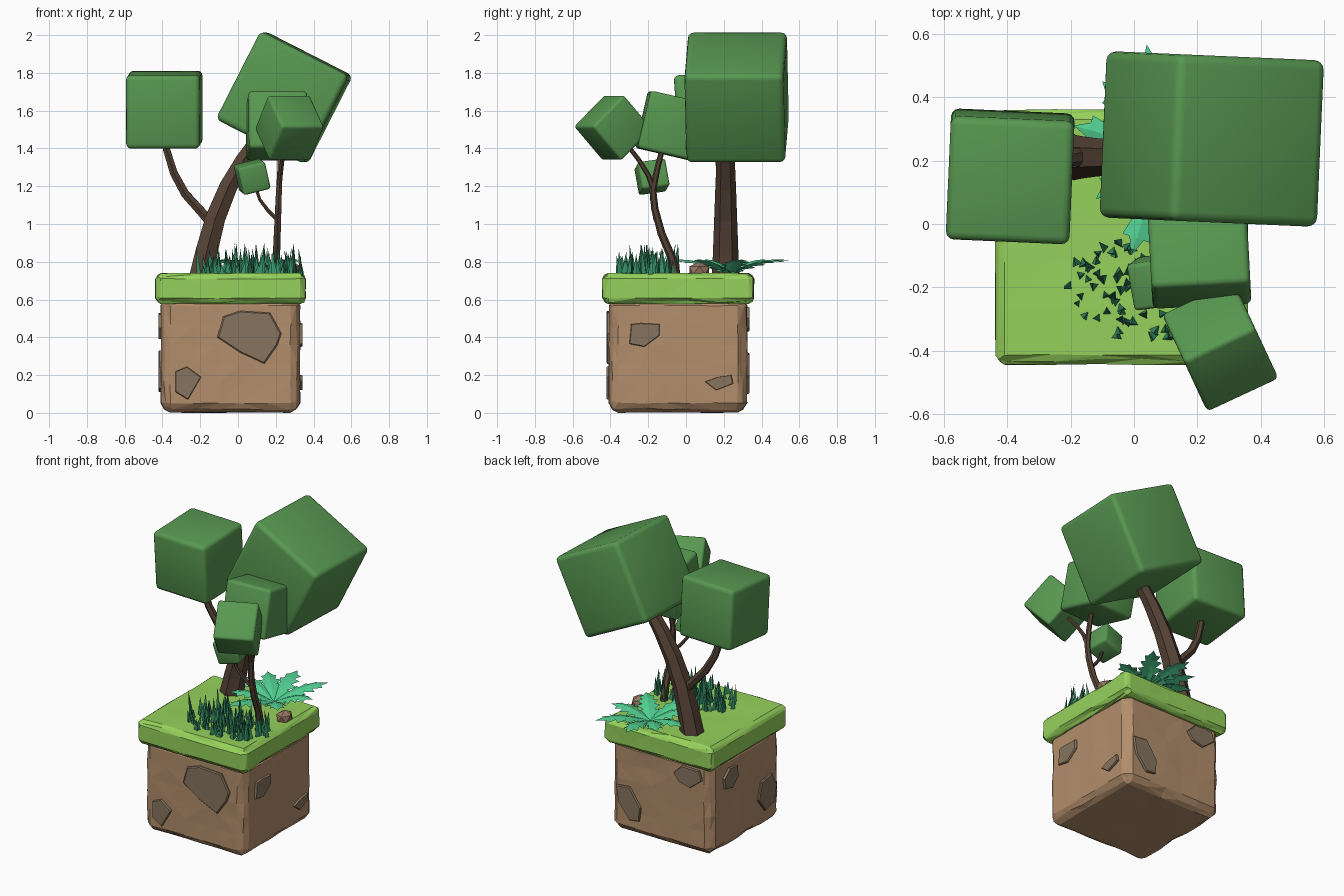
import bpy, bmesh, math, random
from mathutils import Vector, Matrix, Euler

if "Cube" in bpy.data.objects:
    bpy.data.objects.remove(bpy.data.objects["Cube"])

random.seed(4)


def material(name, r, g, b):
    lin = [((c / 255 + 0.055) / 1.055) ** 2.4 for c in (r, g, b)]
    m = bpy.data.materials.new(name)
    m.diffuse_color = (*lin, 1)
    m.use_nodes = True
    m.node_tree.nodes["Principled BSDF"].inputs["Base Color"].default_value = m.diffuse_color
    return m


LEAF = material("foliage green", 88, 152, 81)
GRASS = material("lawn green", 150, 210, 92)
DIRT = material("dirt brown", 179, 142, 108)
BARK = material("bark brown", 86, 67, 54)
STONE = material("stone grey brown", 134, 116, 96)
PEBBLE = material("pebble brown", 150, 118, 98)
FERN = material("fern teal", 82, 208, 146)
BLADE = material("blade green", 52, 142, 102)


def finish(name, bm, mat, smooth=False, fix=True):
    if fix:
        bmesh.ops.recalc_face_normals(bm, faces=bm.faces)
    me = bpy.data.meshes.new(name)
    bm.to_mesh(me)
    bm.free()
    me.materials.append(mat)
    for p in me.polygons:
        p.use_smooth = smooth
    ob = bpy.data.objects.new(name, me)
    bpy.context.collection.objects.link(ob)
    return ob


def rough_block(name, lo, hi, bevel, jitter, mat):
    """Chipped box: bevelled, subdivided, jittered and triangulated."""
    lo, hi = Vector(lo), Vector(hi)
    size, mid = hi - lo, (lo + hi) / 2
    bm = bmesh.new()
    bmesh.ops.create_cube(bm, size=1, matrix=Matrix.Translation(mid) @ Matrix.Diagonal((*size, 1)))
    bmesh.ops.bevel(bm, geom=bm.edges[:], offset=bevel, segments=2, profile=0.5, affect='EDGES')
    long_edges = [e for e in bm.edges if e.calc_length() > 0.3]
    bmesh.ops.subdivide_edges(bm, edges=long_edges, cuts=4, use_grid_fill=True)
    for v in bm.verts:
        near = [sum(abs(abs(v.co[i] - mid[i]) - size[i] / 2) < 1e-4 for i in range(3))]
        amount = jitter * (0.3 if near[0] else 1)
        for i in range(3):
            side = 1 if v.co[i] > mid[i] else -1
            v.co[i] -= side * random.uniform(0, amount)
    bmesh.ops.triangulate(bm, faces=bm.faces)
    return finish(name, bm, mat)


def plate(name, axis, surface, out, pts, mat=STONE):
    """Stone slab lying on a side of the dirt; pts are (along, height)."""
    bm = bmesh.new()
    cu = sum(p[0] for p in pts) / len(pts)
    cz = sum(p[1] for p in pts) / len(pts)
    rings = []
    for depth, k in ((-0.03, 1), (0.008, 1), (0.014, 0.95)):
        d = surface + out * depth
        ring = []
        for u, z in pts:
            u, z = cu + (u - cu) * k, cz + (z - cz) * k
            ring.append(bm.verts.new((d, u, z) if axis == 'x' else (u, d, z)))
        rings.append(ring)
    n = len(pts)
    for a, b in zip(rings, rings[1:]):
        for i in range(n):
            bm.faces.new((a[i], a[(i + 1) % n], b[(i + 1) % n], b[i]))
    bm.faces.new(rings[0])
    bm.faces.new(rings[-1])
    finish(name, bm, mat)


def branch(name, path, r0, r1, sides=6):
    """Tapered low-poly tube through the path points."""
    pts = [Vector(p) for p in path]
    bm = bmesh.new()
    rings = []
    for i, p in enumerate(pts):
        t = (pts[min(i + 1, len(pts) - 1)] - pts[max(i - 1, 0)]).normalized()
        q = Vector((0, 0, 1)).rotation_difference(t)
        r = r0 + (r1 - r0) * i / (len(pts) - 1)
        rings.append([bm.verts.new(p + q @ Vector((r * math.cos(a), r * math.sin(a), 0)))
                      for a in (math.tau * (k + 0.5) / sides for k in range(sides))])
    for a, b in zip(rings, rings[1:]):
        for i in range(sides):
            j = (i + 1) % sides
            bm.faces.new((a[i], a[j], b[j], b[i]))
    bm.faces.new(rings[0])
    bm.faces.new(rings[-1])
    finish(name, bm, BARK)


def foliage(name, centre, size, rot, bevel):
    bm = bmesh.new()
    m = Matrix.Translation(centre) @ Euler([math.radians(a) for a in rot]).to_matrix().to_4x4()
    bmesh.ops.create_cube(bm, size=size, matrix=m)
    bmesh.ops.bevel(bm, geom=bm.edges[:], offset=bevel, segments=3, profile=0.5, affect='EDGES')
    finish(name, bm, LEAF, smooth=True)


# Ground: dirt cube and overhanging lawn slab
rough_block("dirt_block", (-0.41, -0.41, 0), (0.33, 0.325, 0.62), 0.05, 0.014, DIRT)
rough_block("lawn_slab", (-0.44, -0.445, 0.575), (0.36, 0.362, 0.742), 0.03, 0.014, GRASS)

# Stones set in the four dirt sides
plate("front_stone_large", 'y', -0.408, -1, [(-.08, .51), (.01, .54), (.17, .53), (.23, .42), (.21, .36),
                                             (.14, .26), (.01, .32), (-.11, .40)])
plate("front_stone_small", 'y', -0.408, -1, [(-.33, .22), (-.27, .245), (-.195, .19), (-.265, .07), (-.33, .11)])
plate("right_stone_upper", 'x', 0.328, 1, [(-.29, .47), (-.24, .475), (-.14, .47), (-.14, .41), (-.22, .35), (-.3, .365)])
plate("right_stone_lower", 'x', 0.328, 1, [(.10, .165), (.17, .19), (.24, .2), (.25, .155), (.16, .12)])
plate("back_stone_lower", 'y', 0.322, 1, [(.28, .31), (.18, .32), (.10, .2), (.11, .11), (.18, .10), (.26, .2)])
plate("back_stone_upper", 'y', 0.322, 1, [(-.14, .5), (-.2, .56), (-.33, .56), (-.35, .5), (-.26, .43), (-.18, .45)])
plate("left_stone_upper", 'x', -0.408, -1, [(.2, .48), (.14, .53), (.06, .52), (.05, .45), (.11, .39), (.19, .41)])
plate("left_stone_lower", 'x', -0.408, -1, [(-.16, .2), (-.19, .31), (-.3, .33), (-.35, .24), (-.32, .13), (-.23, .11)])

# Big tree: trunk, side branch, two leaf cubes
branch("big_trunk", [(-.195, .21, .72), (-.165, .21, .86), (-.12, .21, 1.03), (-.05, .21, 1.2),
                     (.03, .21, 1.34), (.1, .21, 1.44), (.2, .22, 1.55)], 0.073, 0.036)
branch("big_side_branch", [(-.13, .21, .99), (-.19, .21, 1.06), (-.28, .2, 1.16), (-.34, .185, 1.27),
                           (-.38, .17, 1.4), (-.39, .16, 1.48)], 0.03, 0.019)
foliage("big_leaf_cube", (.245, .268, 1.67), 0.525, (0, 27, -2.5), 0.03)
foliage("left_leaf_cube", (-.39, .15, 1.605), 0.39, (4, 0, -2.5), 0.026)

# Thin tree: stem, forks, three leaf cubes
branch("thin_stem", [(.2, -.05, .72), (.203, -.075, .82), (.208, -.13, .95), (.213, -.165, 1.08), (.217, -.175, 1.18),
                     (.222, -.155, 1.28), (.225, -.13, 1.38), (.22, -.1, 1.48)], 0.024, 0.013)
branch("thin_front_fork", [(.217, -.172, 1.18), (.225, -.2, 1.26), (.235, -.25, 1.34), (.255, -.32, 1.43)], 0.015, 0.011)
branch("thin_low_twig", [(.212, -.16, 1.02), (.16, -.17, 1.07), (.115, -.18, 1.13), (.085, -.18, 1.22)], 0.012, 0.009)
foliage("middle_leaf_cube", (.205, -.077, 1.52), 0.312, (-13, 0, 3), 0.02)
foliage("front_leaf_cube", (.272, -.386, 1.51), 0.248, (43, 0, 25), 0.016)
foliage("tiny_leaf_cube", (.075, -.18, 1.25), 0.15, (8, -14, 8), 0.014)

# Grass tuft: three-sided spikes scattered in an oval patch
bm = bmesh.new()
count = 0
while count < 125:
    x, y = random.uniform(-.22, .34), random.uniform(-.36, -.03)
    if ((x - .08) / .3) ** 2 + ((y + .2) / .17) ** 2 > 1:
        continue
    count += 1
    h = random.uniform(0.05, 0.15) if random.random() < 0.9 else 0.17
    tilt = Euler((random.uniform(-.15, .15), random.uniform(-.15, .15), random.uniform(0, 6.28)))
    m = Matrix.Translation((x, y, 0.732)) @ tilt.to_matrix().to_4x4() @ Matrix.Translation((0, 0, h / 2))
    bmesh.ops.create_cone(bm, cap_ends=True, segments=3, radius1=random.uniform(.014, .022), radius2=0,
                          depth=h, matrix=m)
finish("grass_blades", bm, BLADE)

# Fern: arched, folded fronds with saw-tooth edges
bm = bmesh.new()
root = Vector((.1, .23, 0))
tips = [(.04, .565), (.29, .53), (-.19, .31), (-.01, -.1), (.35, .28), (.27, .03), (-.1, .45), (-.12, .08)]
N = 6
for tx, ty in tips:
    d = Vector((tx, ty, 0)) - root
    side = Vector((-d.y, d.x, 0)).normalized()

    def at(t, w):
        z = 0.742 + 0.07 * math.sin(2 * t) - abs(w) * 0.25
        return root + d * t + side * w + Vector((0, 0, z))

    def width(t):
        return 0.012 + 0.062 * math.sin(math.pi * min(1, t * 0.85 + 0.1))

    for s in (1, -1):
        for i in range(N):
            a, b = i / N, (i + 1) / N
            last = i == N - 1
            pts = [at(a, 0), at(a, s * width(a) * .5)]
            if not last:
                pts += [at(b, s * width(b)), at(b, s * width(b) * .5)]
            pts.append(at(b, 0))
            vs = [bm.verts.new(p) for p in (pts if s < 0 else pts[::-1])]
            f = bm.faces.new(vs)
            f.normal_update()
            if f.normal.z < 0:
                f.normal_flip()
bmesh.ops.triangulate(bm, faces=bm.faces)
finish("fern", bm, FERN, fix=False)

# Pebble beside the fern
bm = bmesh.new()
bmesh.ops.create_icosphere(bm, subdivisions=1, radius=1,
                           matrix=Matrix.Translation((.29, .07, .755)) @ Matrix.Diagonal((.05, .062, .045, 1)))
finish("pebble", bm, PEBBLE)
